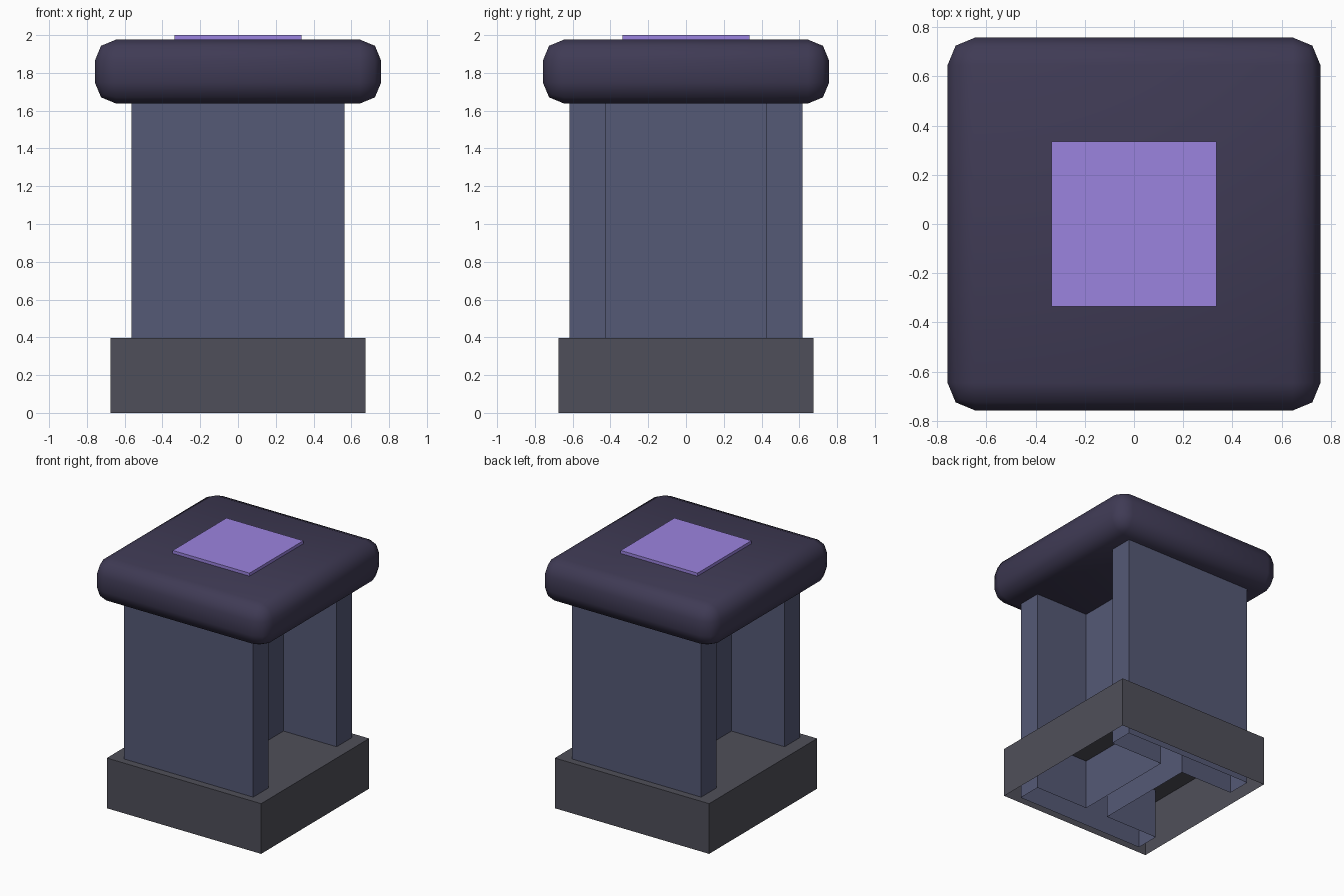
import bpy
import bmesh

if "Cube" in bpy.data.objects:
    bpy.data.objects.remove(bpy.data.objects["Cube"])


def material(name, rgb):
    mat = bpy.data.materials.new(name)
    mat.diffuse_color = (*rgb, 1)
    mat.use_nodes = True
    mat.node_tree.nodes["Principled BSDF"].inputs["Base Color"].default_value = mat.diffuse_color
    return mat


def prism(name, outline, z0, z1, mat, bottom=True, top=True):
    """Extrude a counter-clockwise outline, with optional end faces."""
    bm = bmesh.new()
    low = [bm.verts.new((x, y, z0)) for x, y in outline]
    high = [bm.verts.new((x, y, z1)) for x, y in outline]
    n = len(outline)
    for i in range(n):
        j = (i + 1) % n
        bm.faces.new((low[i], low[j], high[j], high[i]))
    if bottom:
        bm.faces.new(low[::-1])
    if top:
        bm.faces.new(high)
    mesh = bpy.data.meshes.new(name)
    bm.to_mesh(mesh)
    bm.free()
    obj = bpy.data.objects.new(name, mesh)
    bpy.context.collection.objects.link(obj)
    mesh.materials.append(mat)
    return obj


def square(h):
    return [(-h, -h), (h, -h), (h, h), (-h, h)]


# Base: open underneath
prism("base", square(0.675), 0, 0.397, material("base_grey", (0.078, 0.078, 0.1)), bottom=False)

# Column: hollow H section running down through the base, open ends
w, d, web, inner = 0.565, 0.617, 0.1, 0.426
half = [(-w, -d), (w, -d), (w, -inner), (web, -inner), (web, inner), (w, inner)]
h_section = half + [(-x, -y) for x, y in half]
prism("column", h_section, 0, 1.64, material("column_blue", (0.09, 0.1, 0.18)),
      bottom=False, top=False)

# Cap: rounded slab
cap = prism("cap", square(0.758), 1.638, 1.976, material("cap_purple", (0.05, 0.043, 0.09)))
bevel = cap.modifiers.new("rounding", "BEVEL")
bevel.width = 0.112
bevel.segments = 2
bevel.limit_method = "NONE"
cap.data.polygons.foreach_set("use_smooth", [True] * len(cap.data.polygons))

# Top panel: thin raised plate
prism("top_panel", square(0.336), 1.97, 2.0, material("panel_violet", (0.33, 0.23, 0.74)))
